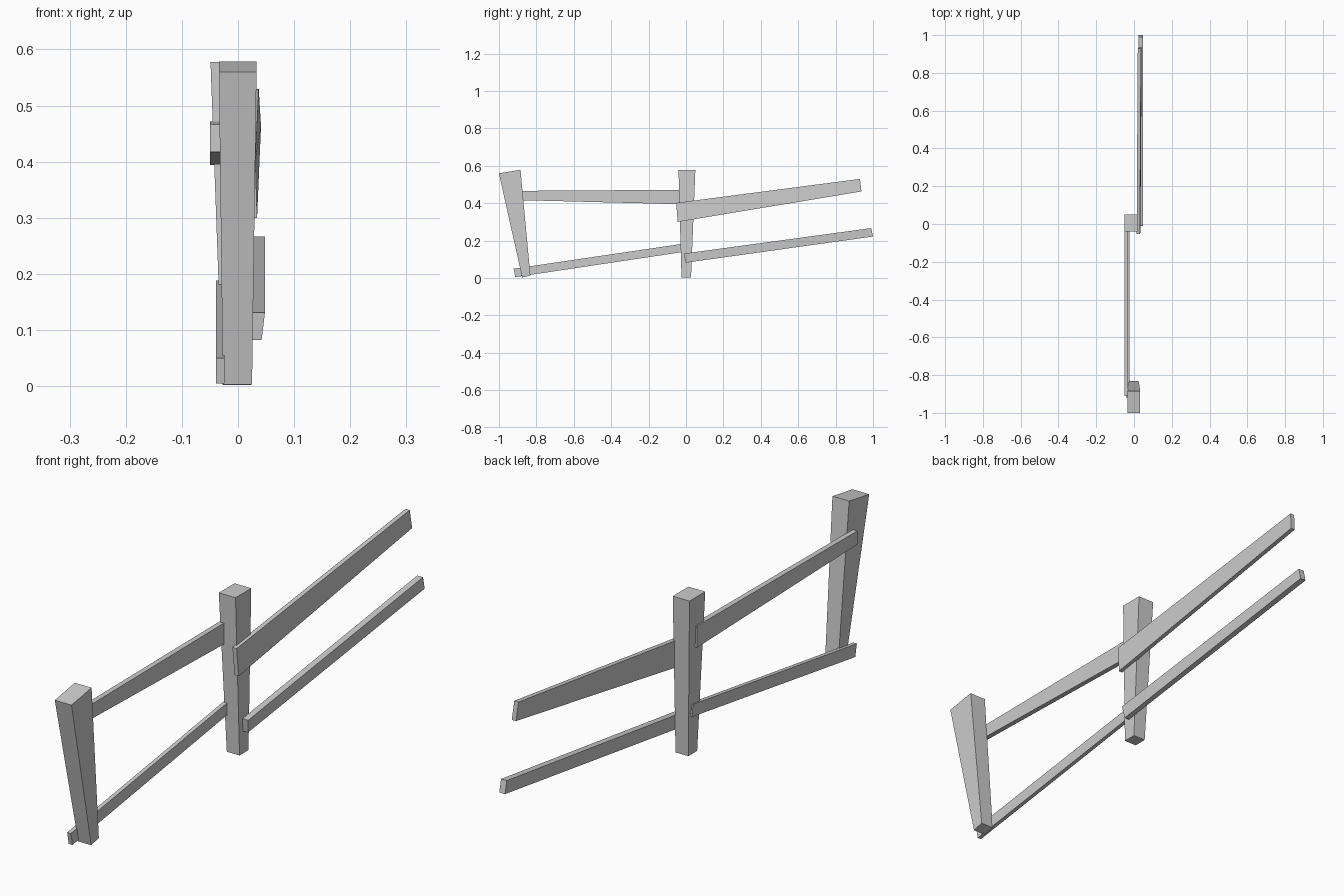
import bpy


def beam(name, corners):
    """Tapered beam: four side-profile corners (y, z, x_min, x_max), joined across x."""
    verts = [(x0, y, z) for y, z, x0, x1 in corners]
    verts += [(x1, y, z) for y, z, x0, x1 in corners]
    faces = [(0, 1, 2, 3), (7, 6, 5, 4)]
    faces += [(i, i + 4, (i + 1) % 4 + 4, (i + 1) % 4) for i in range(4)]
    mesh = bpy.data.meshes.new(name)
    mesh.from_pydata(verts, [], faces)
    # corners run clockwise seen from +x, so the faces already point outward or are flipped together
    import bmesh
    bm = bmesh.new()
    bm.from_mesh(mesh)
    bmesh.ops.recalc_face_normals(bm, faces=bm.faces)
    bm.to_mesh(mesh)
    bm.free()
    obj = bpy.data.objects.new(name, mesh)
    bpy.context.collection.objects.link(obj)
    return obj


# Upright posts, wider at the top
beam("middle_post", [(-0.024, 0.002, -0.028, 0.023), (0.027, 0.002, -0.028, 0.023),
                     (0.050, 0.578, -0.049, 0.018), (-0.040, 0.578, -0.049, 0.018)])
beam("leaning_front_post", [(-0.876, 0.003, -0.027, 0.025), (-0.832, 0.013, -0.027, 0.025),
                            (-0.885, 0.579, -0.034, 0.033), (-1.0, 0.560, -0.034, 0.033)])

# Rails on the left of the posts, spanning between them
beam("front_upper_rail", [(-0.910, 0.417, -0.050, -0.031), (0.008, 0.394, -0.050, -0.031),
                          (0.008, 0.472, -0.050, -0.031), (-0.910, 0.466, -0.050, -0.031)])
beam("front_lower_rail", [(-0.913, 0.005, -0.039, -0.024), (0.022, 0.145, -0.039, -0.024),
                          (0.015, 0.188, -0.039, -0.024), (-0.922, 0.050, -0.039, -0.024)])

# Rails on the right of the middle post, running free toward the back
beam("back_upper_rail", [(-0.045, 0.300, 0.018, 0.034), (0.938, 0.463, 0.024, 0.041),
                         (0.930, 0.530, 0.020, 0.037), (-0.052, 0.402, 0.014, 0.031)])
beam("back_lower_rail", [(-0.003, 0.082, 0.022, 0.042), (1.0, 0.222, 0.025, 0.048),
                         (0.990, 0.267, 0.025, 0.048), (-0.010, 0.131, 0.025, 0.048)])
